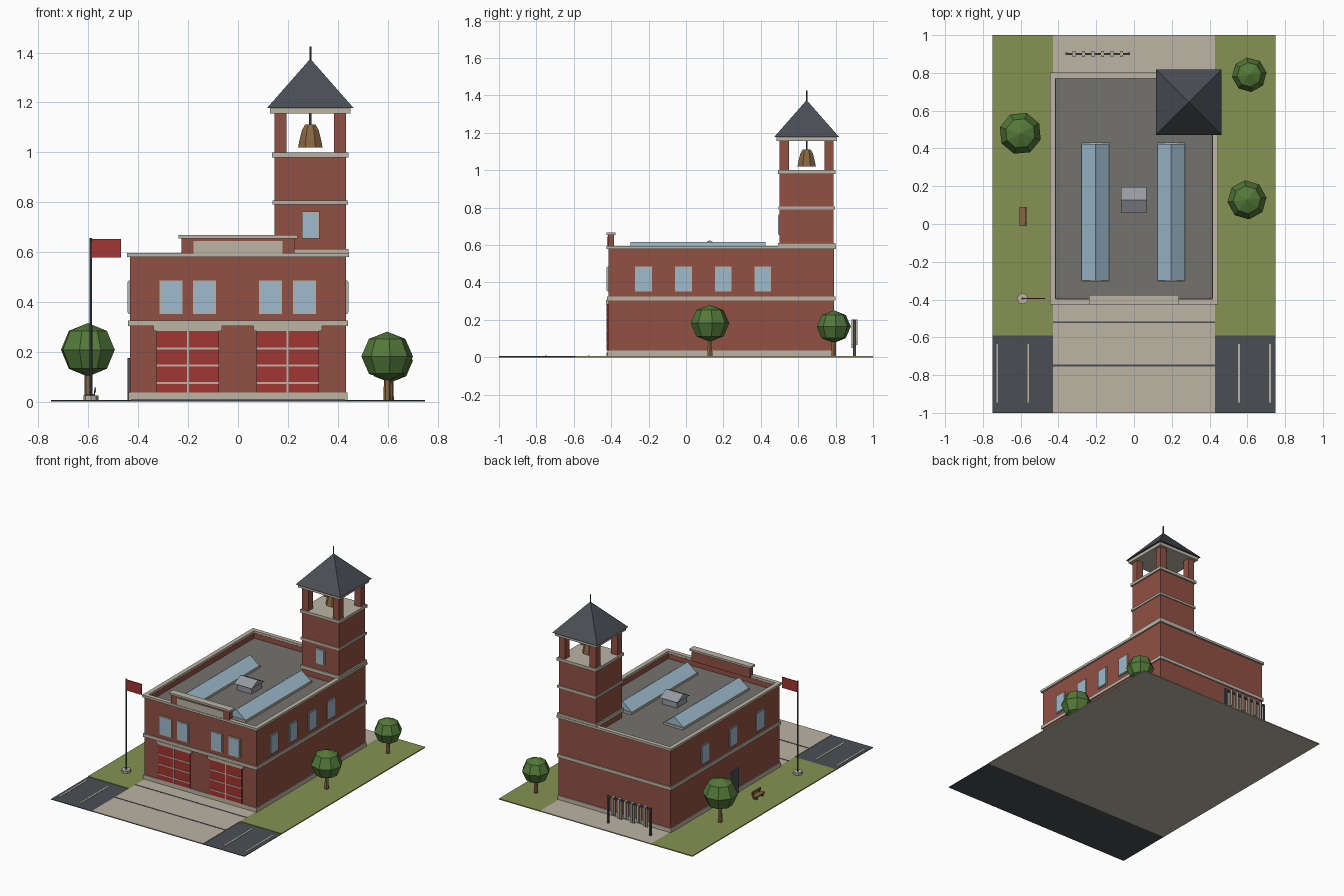
import bpy, bmesh, math

if "Cube" in bpy.data.objects:
    bpy.data.objects.remove(bpy.data.objects["Cube"])

def material(name, r, g, b):
    lin = [((c / 255 + 0.055) / 1.055) ** 2.4 for c in (r, g, b)]
    m = bpy.data.materials.new(name)
    m.diffuse_color = (*lin, 1)
    m.use_nodes = True
    m.node_tree.nodes["Principled BSDF"].inputs["Base Color"].default_value = m.diffuse_color
    return m

brick = material("brick", 145, 81, 68)
stone = material("pale stone", 188, 181, 165)
red = material("red paint", 162, 54, 50)
glass = material("blue glass", 158, 187, 205)
roofing = material("roof grey", 116, 114, 111)
slate = material("dark slate", 74, 78, 84)
grass = material("grass green", 134, 146, 82)
leaf = material("leaf green", 84, 122, 58)
wood = material("brown", 136, 102, 66)
metal = material("light metal", 150, 154, 160)

def finish(name, bm, mat):
    bmesh.ops.recalc_face_normals(bm, faces=bm.faces)
    me = bpy.data.meshes.new(name)
    bm.to_mesh(me)
    bm.free()
    me.materials.append(mat)
    ob = bpy.data.objects.new(name, me)
    bpy.context.collection.objects.link(ob)
    return ob

def boxes(name, mat, *parts):
    """Each part is x0, x1, y0, y1, z0, z1."""
    bm = bmesh.new()
    for x0, x1, y0, y1, z0, z1 in parts:
        vs = bmesh.ops.create_cube(bm, size=1)["verts"]
        for v in vs:
            v.co = (x0 if v.co.x < 0 else x1, y0 if v.co.y < 0 else y1, z0 if v.co.z < 0 else z1)
    return finish(name, bm, mat)

def lathe(name, mat, x, y, profile, n=8, turn=0.0):
    """Revolve (radius, z) points, with closed ends."""
    bm = bmesh.new()
    rings = []
    for r, z in profile:
        if r == 0:
            rings.append([bm.verts.new((x, y, z))] * n)
        else:
            rings.append([bm.verts.new((x + r * math.cos(turn + i * math.tau / n),
                                        y + r * math.sin(turn + i * math.tau / n), z)) for i in range(n)])
    for a, b in zip(rings, rings[1:]):
        for i in range(n):
            j = (i + 1) % n
            bm.faces.new(list(dict.fromkeys((a[i], a[j], b[j], b[i]))))
    for r in (rings[0], rings[-1]):
        if r[0] is not r[1]:
            bm.faces.new(r)
    return finish(name, bm, mat)

def gable(name, mat, x0, x1, y0, y1, z0, z1, along_x=False):
    """Triangular prism with its ridge along y or x."""
    bm = bmesh.new()
    ends = []
    for t in (0, 1):
        if along_x:
            x = (x0, x1)[t]
            pts = [(x, y0, z0), (x, y1, z0), (x, (y0 + y1) / 2, z1)]
        else:
            y = (y0, y1)[t]
            pts = [(x0, y, z0), (x1, y, z0), ((x0 + x1) / 2, y, z1)]
        ends.append([bm.verts.new(p) for p in pts])
        bm.faces.new(ends[-1])
    for i in range(3):
        j = (i + 1) % 3
        bm.faces.new((ends[0][i], ends[0][j], ends[1][j], ends[1][i]))
    return finish(name, bm, mat)

# Ground: slab, road, apron, lawns and markings
boxes("base_slab", stone, (-.75, .75, -.59, 1, 0, .004))
boxes("road", slate, (-.75, .75, -1, -.59, 0, .004))
boxes("apron", stone, (-.43, .43, -1, 1, .003, .007))
boxes("lawns", grass, *[(a, a + .32, -.59, 1, .003, .007) for a in (-.75, .43)])
boxes("parking_lines", stone, *[(x - .005, x + .005, -.945, -.635, .003, .006) for x in (-.724, -.56, .556, .72)])
boxes("apron_joints", slate, *[(-.43, .43, y - .005, y + .005, .006, .0085) for y in (-.52, -.75)])

# Main hall
X, Y0, Y1 = .434, -.415, .79
boxes("hall_walls", brick, (-X, X, Y0, Y1, .005, .54))
boxes("plinth", stone, (-X - .006, X + .006, Y0 - .006, Y1 + .006, .004, .036))
boxes("middle_band", stone, (-X - .008, X + .008, Y0 - .008, Y1 + .008, .303, .326))
boxes("flat_roof", roofing, (-X + .02, X - .02, Y0 + .02, Y1 - .02, .535, .545))

def frame(o, t, z0, z1):
    """Four boxes round the hall edge: outward by o, thickness t."""
    a, b, c = X + o, Y0 - o, Y1 + o
    return [(-a, a, b, b + t, z0, z1), (-a, a, c - t, c, z0, z1),
            (-a, -a + t, b + t, c - t, z0, z1), (a - t, a, b + t, c - t, z0, z1)]

boxes("parapet", brick, *frame(0, .02, .54, .582))
boxes("coping", stone, *frame(.011, .03, .58, .596))
boxes("pediment", brick, (-.226, .226, Y0 - .003, -.385, .582, .656))
boxes("pediment_cap", stone, (-.238, .238, Y0 - .011, -.376, .655, .668))
boxes("pediment_panel", stone, (-.178, .178, Y0 - .008, -.4, .59, .645))

# Windows: stone surround with a glass plate
frames, panes = [], []
def window(axis, wall, sign, c, z0, z1, w):
    for lst, inset, d in ((frames, 0, .006), (panes, .006, .009)):
        u0, u1 = c - w / 2 + inset, c + w / 2 - inset
        d0, d1 = sorted((wall - sign * .005, wall + sign * d))
        zz = (z0 + inset, z1 - inset)
        lst.append((u0, u1, d0, d1, *zz) if axis == "y" else (d0, d1, u0, u1, *zz))

for c in (-.268, -.134, .13, .266):
    window("y", Y0, -1, c, .352, .486, .092)
for c in (-.227, -.014, .199, .41):
    window("x", X, 1, c, .352, .486, .09)
for c in (-.2, .1, .41):
    window("x", -X, -1, c, .352, .486, .09)
window("y", .5, -1, .292, .655, .763, .07)
boxes("window_frames", stone, *frames)
boxes("window_glass", glass, *panes)

# Garage doors with slats and lintels
for side, c in (("left", -.201), ("right", .199)):
    boxes(side + "_garage_door", red, (c - .125, c + .125, Y0 - .007, Y0 + .01, .036, .284))
    boxes(side + "_door_slats", stone, (c - .004, c + .004, Y0 - .01, Y0, .036, .284),
          *[(c - .125, c + .125, Y0 - .01, Y0, z - .004, z + .004) for z in (.074, .145, .214)])
    boxes(side + "_lintel", stone, (c - .137, c + .137, Y0 - .012, Y0 + .01, .283, .305))
boxes("side_door", slate, (-X - .01, -X + .01, .045, .125, .007, .176))

# Roof skylights and vent
for side, c in (("left", -.204), ("right", .196)):
    boxes(side + "_skylight_curb", stone, (c - .075, c + .075, -.304, .432, .54, .56))
    gable(side + "_skylight", glass, c - .074, c + .074, -.298, .424, .559, .617)
boxes("vent_box", metal, (-.058, .056, .07, .185, .54, .592))
gable("vent_cap", metal, -.07, .066, .057, .197, .59, .625, True)

# Bell tower
TX, TY, H = .29, .645, .144
def tower_box(name, mat, h, z0, z1):
    boxes(name, mat, (TX - h, TX + h, TY - h, TY + h, z0, z1))

tower_box("tower_shaft", brick, H, .5, .985)
tower_box("tower_base_band", stone, H + .009, .588, .612)
tower_box("tower_middle_band", stone, H + .007, .79, .806)
tower_box("belfry_floor", stone, H + .01, .98, 1.0)
boxes("belfry_posts", brick, *[(TX + sx * H - (.049 if sx > 0 else 0), TX + sx * H + (.049 if sx < 0 else 0),
                                TY + sy * H - (.049 if sy > 0 else 0), TY + sy * H + (.049 if sy < 0 else 0),
                                .995, 1.158) for sx in (-1, 1) for sy in (-1, 1)])
tower_box("belfry_beam", stone, H + .018, 1.155, 1.178)
lathe("tower_roof", slate, TX, TY, [(.174 * math.sqrt(2), 1.177), (0, 1.375)], 4, math.pi / 4)
lathe("roof_spike", slate, TX, TY, [(.004, 1.36), (.004, 1.425)], 6)
lathe("bell", wood, TX, TY, [(.053, 1.02), (.047, 1.05), (.036, 1.09), (.022, 1.112)], 8, math.pi / 8)
lathe("bell_hanger", slate, TX, TY, [(.005, 1.11), (.005, 1.158)], 6)

# Trees
for name, x, y, r, zc in (("left_tree", -.602, .48, .113, .208), ("right_tree", .598, .128, .104, .182),
                          ("back_tree", .61, .79, .092, .164)):
    lathe(name + "_trunk", wood, x, y, [(.015, .005), (.012, zc - r * .6)], 6)
    prof = [(0 if i in (0, 4) else r * math.sin(i * math.pi / 4), zc - r * .95 * math.cos(i * math.pi / 4)) for i in range(5)]
    lathe(name + "_canopy", leaf, x, y, prof, 8, .3 + x)

# Flagpole
lathe("flagpole_base", stone, -.59, -.395, [(.03, .005), (.03, .025)], 8)
lathe("flagpole", slate, -.59, -.395, [(.006, .02), (.005, .657)], 8)
boxes("flag", red, (-.586, -.47, -.398, -.392, .578, .653))

# Bench
boxes("bench", wood, (-.607, -.575, -.01, .09, .024, .031), (-.575, -.569, -.01, .09, .036, .056))
boxes("bench_legs", slate, *[p for y in (.003, .071) for p in (
    (-.604, -.578, y, y + .008, .005, .025), (-.577, -.573, y, y + .008, .005, .045))])

# Hose drying rack behind the hall
boxes("hose_rack", slate, (-.362, -.022, .896, .906, .184, .196),
      *[(x - .006, x + .006, .894, .908, .005, .198) for x in (-.356, -.028)])
hoses = []
for i in range(6):
    x = -.317 + i * .05
    z = .05 + .015 * (i % 2)
    hoses += [(x - .008, x + .008, .884, .893, z, .198), (x - .008, x + .008, .909, .917, z + .015, .198),
              (x - .008, x + .008, .884, .917, .196, .201)]
boxes("hanging_hoses", stone, *hoses)
